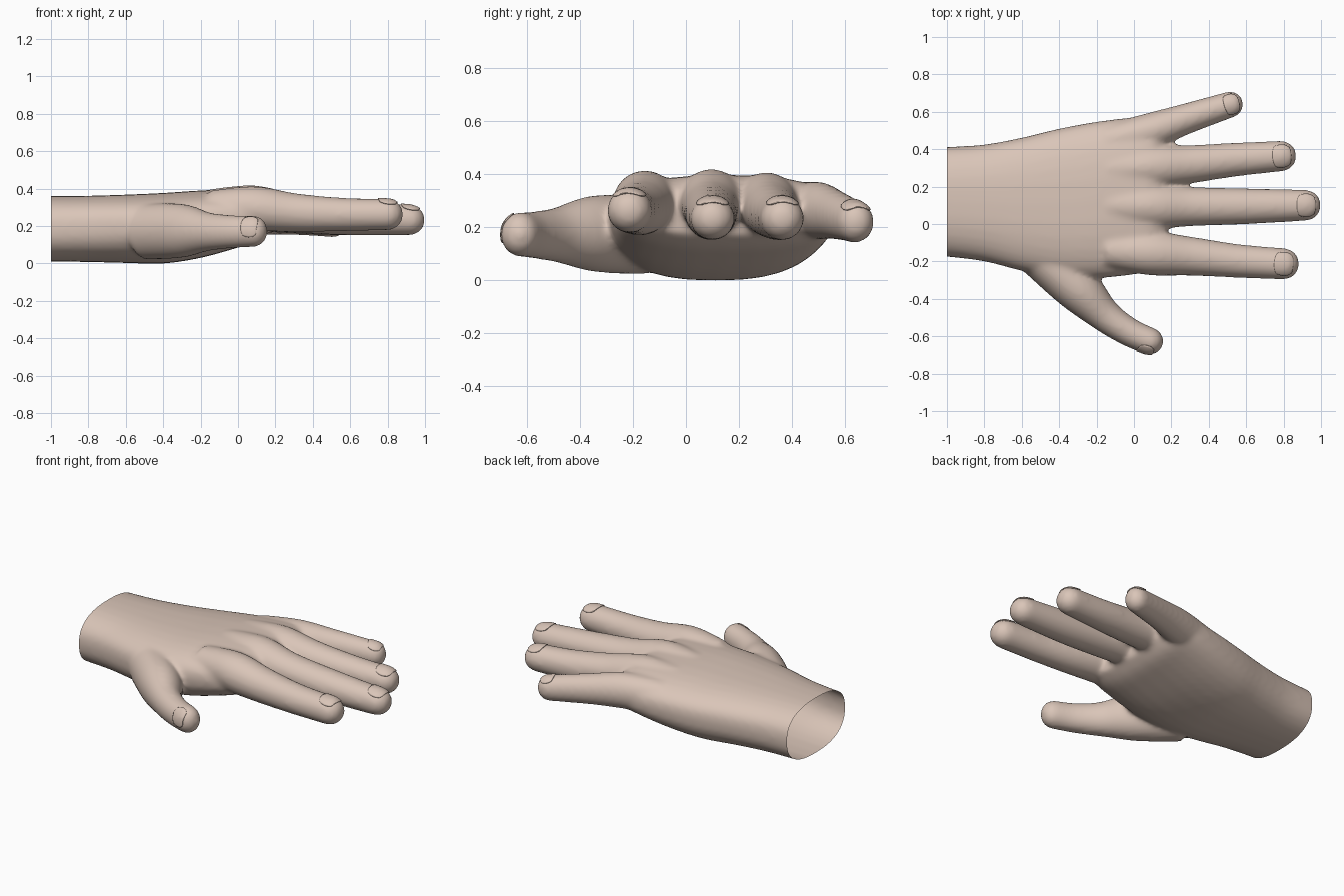
import bpy, bmesh
from math import cos, sin, pi, copysign, radians
from mathutils import Vector

cube = bpy.data.objects.get("Cube")
if cube:
    bpy.data.objects.remove(cube)

skin = bpy.data.materials.new("skin")
skin.use_nodes = True
TONE = (0.70, 0.56, 0.48, 1)
skin.diffuse_color = TONE
skin.node_tree.nodes["Principled BSDF"].inputs["Base Color"].default_value = TONE
UP = Vector((0, 0, 1))
SIDES = 32


def spline(keys, steps=6):
    """Smooth curve through tuples of any length."""
    out = []
    for i in range(len(keys) - 1):
        quad = [keys[max(i - 1, 0)], keys[i], keys[i + 1], keys[min(i + 2, len(keys) - 1)]]
        for s in range(steps):
            t = s / steps
            out.append([0.5 * (2 * b + (c - a) * t + (2 * a - 5 * b + 4 * c - d) * t**2
                               + (3 * b - a - 3 * c + d) * t**3) for a, b, c, d in zip(*quad)])
    return out + [list(keys[-1])]


def loft(bm, rings):
    """Closed skin over a row of equal rings."""
    loops = [[bm.verts.new(p) for p in ring] for ring in rings]
    for a, b in zip(loops, loops[1:]):
        for i in range(SIDES):
            j = (i + 1) % SIDES
            bm.faces.new((a[i], a[j], b[j], b[i]))
    bm.faces.new(loops[0][::-1])
    bm.faces.new(loops[-1])


def palm_ring(x, y0, y1, z0, mid, z1):
    ring = []
    for i in range(SIDES):
        a = 2 * pi * i / SIDES
        c, s = [copysign(abs(f(a)) ** 0.8, f(a)) for f in (cos, sin)]
        ring.append((x, (y0 + y1) / 2 + (y1 - y0) / 2 * c,
                     mid + s * ((z1 - mid) if s > 0 else (mid - z0))))
    return ring


def tube(bm, keys, tall):
    """Finger of varying radius with a rounded tip."""
    path = spline(keys)
    rings = []
    for i, p in enumerate(path):
        a, b = path[max(i - 1, 0)], path[min(i + 1, len(path) - 1)]
        axis = (Vector(b[:3]) - Vector(a[:3])).normalized()
        side = UP.cross(axis).normalized()
        top = axis.cross(side)
        caps = [0] if i < len(path) - 1 else [k * pi / 16 for k in range(8)]
        for cap in caps:
            centre, r = Vector(p[:3]) + axis * p[3] * sin(cap), p[3] * cos(cap)
            rings.append([centre + side * r * cos(2 * pi * k / SIDES)
                          + top * r * tall * sin(2 * pi * k / SIDES) for k in range(SIDES)])
    loft(bm, rings)


def add_object(name, bm):
    bmesh.ops.recalc_face_normals(bm, faces=bm.faces)
    mesh = bpy.data.meshes.new(name)
    bm.to_mesh(mesh)
    bm.free()
    mesh.materials.append(skin)
    obj = bpy.data.objects.new(name, mesh)
    bpy.context.collection.objects.link(obj)
    return obj


# Digits: x, y, z, radius along the bone; height ratio; direction the nail faces
digits = {
    "index": ([(-0.15, -0.14, 0.30, 0.09), (0.08, -0.155, 0.295, 0.118), (0.3, -0.172, 0.272, 0.104),
               (0.55, -0.197, 0.262, 0.09), (0.80, -0.213, 0.262, 0.084)], 1.0, UP),
    "middle": ([(-0.15, 0.1, 0.31, 0.09), (0.08, 0.095, 0.3, 0.12), (0.3, 0.093, 0.268, 0.105),
                (0.6, 0.095, 0.245, 0.096), (0.917, 0.1, 0.232, 0.083)], 0.98, UP),
    "ring": ([(-0.15, 0.29, 0.3, 0.09), (0.08, 0.305, 0.29, 0.115), (0.3, 0.32, 0.262, 0.102),
              (0.55, 0.345, 0.24, 0.09), (0.787, 0.363, 0.232, 0.082)], 1.0, UP),
    "little": ([(-0.15, 0.44, 0.26, 0.09), (0.08, 0.495, 0.262, 0.097), (0.28, 0.563, 0.245, 0.082),
                (0.515, 0.639, 0.218, 0.07)], 1.12, UP),
    "thumb": ([(-0.5, -0.16, 0.17, 0.13), (-0.3, -0.345, 0.175, 0.125), (-0.16, -0.485, 0.17, 0.09),
               (-0.03, -0.575, 0.17, 0.077), (0.085, -0.626, 0.172, 0.073)], 1.15,
              Vector((-0.35, -0.85, 0.4))),
}

# Palm and wrist: x, y range, underside, widest height, top
palm = [(-1.15, -0.165, 0.405, 0.01, 0.19, 0.36), (-1.0, -0.175, 0.412, 0.01, 0.19, 0.36),
        (-0.8, -0.2, 0.425, 0.008, 0.2, 0.362), (-0.6, -0.25, 0.462, 0.003, 0.21, 0.368),
        (-0.4, -0.285, 0.51, 0.0, 0.22, 0.377), (-0.2, -0.29, 0.547, 0.03, 0.235, 0.39),
        (0.0, -0.27, 0.57, 0.085, 0.25, 0.395), (0.1, -0.25, 0.56, 0.12, 0.26, 0.385),
        (0.17, -0.2, 0.47, 0.17, 0.26, 0.345)]
bm = bmesh.new()
loft(bm, [palm_ring(*p) for p in spline(palm)])
for keys, tall, facing in digits.values():
    tube(bm, keys, tall)
hand = add_object("hand", bm)

# Fuse the parts into one soft surface
remesh = hand.modifiers.new("fuse", 'REMESH')
remesh.mode, remesh.voxel_size = 'VOXEL', 0.013
soften = hand.modifiers.new("soften", 'SMOOTH')
soften.factor, soften.iterations = 0.5, 14
fused = bpy.data.meshes.new_from_object(hand.evaluated_get(bpy.context.evaluated_depsgraph_get()))
hand.modifiers.clear()

# Cut the wrist open
bm = bmesh.new()
bm.from_mesh(fused)
bmesh.ops.bisect_plane(bm, geom=bm.verts[:] + bm.edges[:] + bm.faces[:], plane_co=(-1, 0, 0),
                       plane_no=(-1, 0, 0), clear_outer=True)
bm.to_mesh(hand.data)
bm.free()
bpy.data.meshes.remove(fused)
hand.data.shade_smooth()

# Nails: rounded patches wrapped onto the fingertips
for name, (keys, tall, facing) in digits.items():
    tip, r = Vector(keys[-1][:3]), keys[-1][3]
    axis = (tip - Vector(keys[-2][:3])).normalized()
    out = (facing - axis * facing.dot(axis)).normalized()
    side = out.cross(axis)
    bm = bmesh.new()
    bmesh.ops.create_grid(bm, x_segments=14, y_segments=14, size=1)
    for v in bm.verts:
        u, w = v.co.x, v.co.y
        u, w = u * (1 - w * w / 2.6) ** 0.5, w * (1 - u * u / 2.6) ** 0.5
        bend = radians(48) * w
        v.co = tip + axis * r * (0.1 + 0.7 * u) + (out * cos(bend) + side * sin(bend)) * r * tall
    nail = add_object(name + "_nail", bm)
    nail.data.shade_smooth()
    wrap = nail.modifiers.new("wrap", 'SHRINKWRAP')
    wrap.target, wrap.wrap_mode, wrap.offset = hand, 'ABOVE_SURFACE', 0.003
    thick = nail.modifiers.new("thickness", 'SOLIDIFY')
    thick.thickness, thick.offset = 0.005, 0
